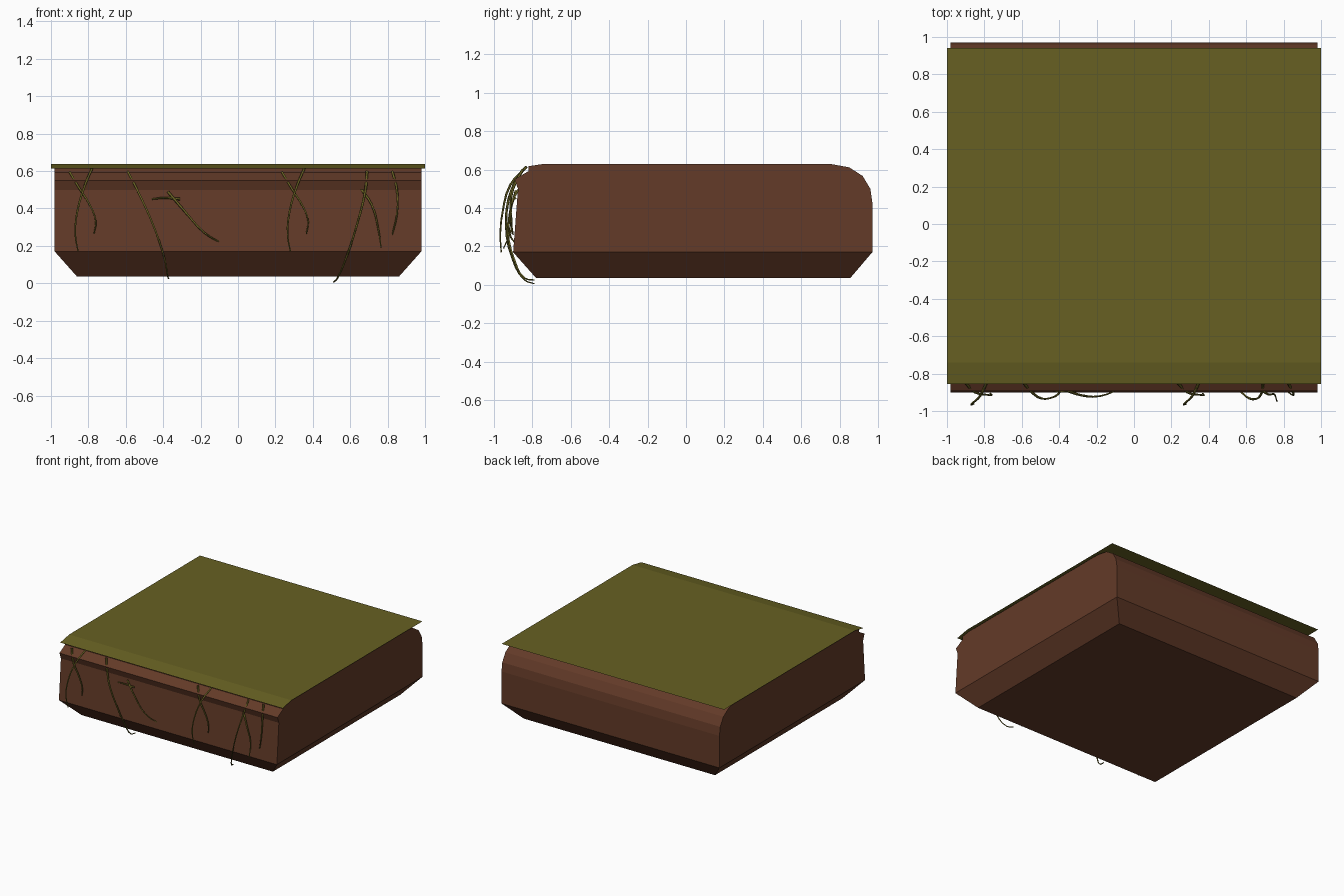
import bpy, bmesh

if "Cube" in bpy.data.objects:
    bpy.data.objects.remove(bpy.data.objects["Cube"])


def material(name, rgb):
    m = bpy.data.materials.new(name)
    m.diffuse_color = (*rgb, 1)
    m.use_nodes = True
    m.node_tree.nodes["Principled BSDF"].inputs["Base Color"].default_value = m.diffuse_color
    return m


SOIL = material("soil brown", (0.125, 0.043, 0.021))
GRASS = material("grass olive", (0.135, 0.118, 0.016))


def loft(name, profile, mat, closed):
    """Sweep points (y, z, half width) across x."""
    bm = bmesh.new()
    left = [bm.verts.new((-w, y, z)) for y, z, w in profile]
    right = [bm.verts.new((w, y, z)) for y, z, w in profile]
    n = len(profile)
    for i in range(n if closed else n - 1):
        j = (i + 1) % n
        bm.faces.new((left[i], left[j], right[j], right[i]))
    if closed:
        # side walls, with the tapered skirt split off as its own quad
        for s in (left, right):
            bm.faces.new(s[1:-1])
            bm.faces.new((s[0], s[1], s[-2], s[-1]))
        bmesh.ops.recalc_face_normals(bm, faces=bm.faces)
    else:
        for f in bm.faces:
            f.normal_update()
            if f.normal.z < 0:
                f.normal_flip()
    me = bpy.data.meshes.new(name)
    bm.to_mesh(me)
    bm.free()
    me.materials.append(mat)
    ob = bpy.data.objects.new(name, me)
    bpy.context.collection.objects.link(ob)
    return ob


# Soil block: chamfered base, undercut front lip, rounded back
W = 0.98
loft("soil_block", [
    (-0.78, 0.035, 0.86), (-0.90, 0.17, W), (-0.875, 0.50, W), (-0.893, 0.55, W),
    (-0.82, 0.592, W), (-0.82, 0.618, W), (-0.74, 0.63, W), (0.75, 0.63, W),
    (0.85, 0.612, W), (0.92, 0.567, W), (0.96, 0.50, W), (0.97, 0.43, W),
    (0.97, 0.17, W), (0.855, 0.035, 0.86)], SOIL, True)

# Grass sheet overhanging the block, bent down at the front
loft("grass_top", [(0.94, 0.637, 1), (-0.74, 0.637, 1), (-0.855, 0.615, 1)], GRASS, False)


# Hanging roots and grass strands
def strand(name, pts, dx=0.0):
    cu = bpy.data.curves.new(name, "CURVE")
    cu.dimensions = "3D"
    cu.bevel_depth = 0.0075
    cu.bevel_resolution = 0
    cu.resolution_u = 3
    cu.use_fill_caps = True
    sp = cu.splines.new("BEZIER")
    sp.bezier_points.add(len(pts) - 1)
    for i, (bp, (x, y, z)) in enumerate(zip(sp.bezier_points, pts)):
        bp.co = (x + dx, y, z)
        bp.handle_left_type = bp.handle_right_type = "AUTO"
        bp.radius = 1 - 0.5 * i / (len(pts) - 1)
    cu.materials.append(GRASS)
    ob = bpy.data.objects.new(name, cu)
    bpy.context.collection.objects.link(ob)
    bpy.ops.object.select_all(action="DESELECT")
    ob.select_set(True)
    bpy.context.view_layer.objects.active = ob
    bpy.ops.object.convert(target="MESH")


outer = [(-.78, -.83, .615), (-.82, -.915, .52), (-.86, -.955, .38), (-.87, -.967, .26), (-.855, -.962, .17)]
inner = [(-.90, -.85, .595), (-.85, -.90, .51), (-.785, -.913, .405), (-.76, -.915, .33), (-.77, -.905, .265)]
for k, dx in enumerate((0, 1.135)):
    strand(f"outer_strand_{k}", outer, dx)
    strand(f"inner_strand_{k}", inner, dx)

strand("long_strand_left", [(-.59, -.85, .60), (-.515, -.925, .45), (-.445, -.93, .29),
                            (-.39, -.89, .12), (-.375, -.84, .035), (-.37, -.79, .025)])
strand("long_strand_right", [(.69, -.85, .60), (.68, -.91, .49), (.635, -.937, .31),
                             (.58, -.905, .14), (.53, -.84, .025), (.51, -.79, .006)])
strand("short_strand", [(-.31, -.89, .45), (-.39, -.895, .457), (-.46, -.885, .45)])
strand("diagonal_strand", [(-.375, -.885, .49), (-.285, -.915, .385), (-.18, -.92, .27), (-.08, -.885, .21)])
strand("right_strand", [(.66, -.87, .50), (.715, -.91, .42), (.75, -.91, .29), (.765, -.95, .19)])
strand("edge_strand", [(.825, -.85, .60), (.85, -.90, .50), (.85, -.915, .37), (.825, -.90, .26)])
